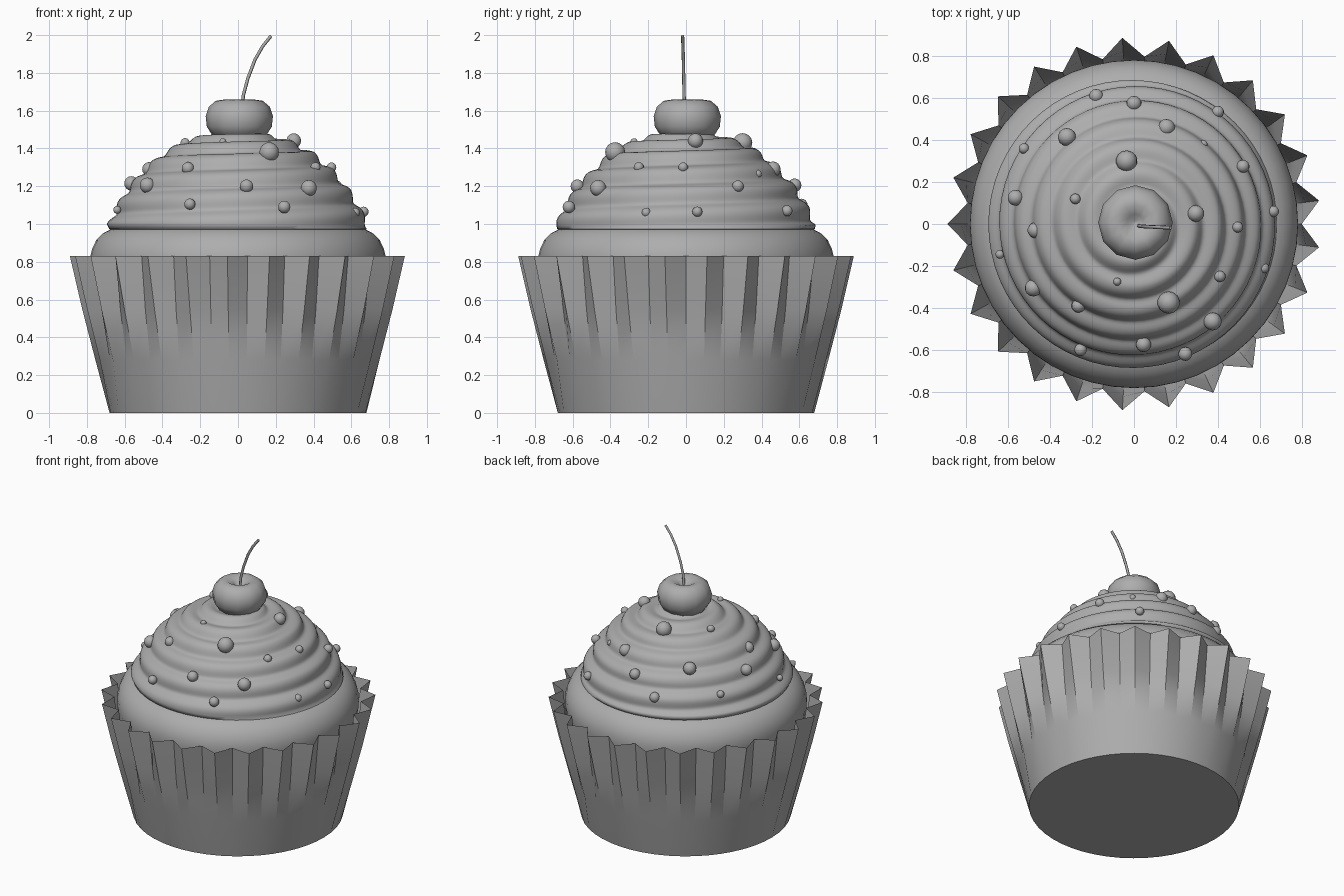
import bpy, bmesh
from math import sin, cos, pi, radians, hypot, sqrt

if "Cube" in bpy.data.objects:
    bpy.data.objects.remove(bpy.data.objects["Cube"])

grey = bpy.data.materials.new("dark_grey")
grey.diffuse_color = (.42, .42, .42, 1)
grey.use_nodes = True
grey.node_tree.nodes["Principled BSDF"].inputs["Base Color"].default_value = grey.diffuse_color


def finish(name, bm, angle):
    bmesh.ops.recalc_face_normals(bm, faces=bm.faces[:])
    me = bpy.data.meshes.new(name)
    bm.to_mesh(me)
    bm.free()
    me.materials.append(grey)
    ob = bpy.data.objects.new(name, me)
    bpy.context.collection.objects.link(ob)
    bpy.ops.object.select_all(action='DESELECT')
    ob.select_set(True)
    bpy.context.view_layer.objects.active = ob
    bpy.ops.object.shade_smooth_by_angle(angle=radians(angle))
    return ob


def loft(name, rings, angle=40, cap_start=False, cap_end=False):
    """Skin a list of closed rings of points."""
    bm = bmesh.new()
    vs = [[bm.verts.new(p) for p in ring] for ring in rings]
    n = len(vs[0])
    for a, b in zip(vs, vs[1:]):
        for i in range(n):
            j = (i + 1) % n
            bm.faces.new((a[i], a[j], b[j], b[i]))
    if cap_start:
        bm.faces.new(vs[0])
    if cap_end:
        bm.faces.new(vs[-1])
    return finish(name, bm, angle)


def circle(r, z, n, cx=0.0, cy=0.0):
    return [(cx + r * cos(2 * pi * i / n), cy + r * sin(2 * pi * i / n), z) for i in range(n)]


# Pleated paper wrapper: round at the base, 25 pointed pleats at the rim
PLEATS = 25
rings = []
for z, tip, valley in [(0, .68, .68), (.28, .755, .73), (.55, .825, .77), (.83, .89, .80)]:
    rings.append([((valley if i % 2 else tip) * cos(pi + pi * i / PLEATS),
                   (valley if i % 2 else tip) * sin(pi + pi * i / PLEATS), z)
                  for i in range(2 * PLEATS)])
loft("wrapper", rings, 28, cap_start=True)

# Cake with a rounded top edge
cake = [(.66, .05), (.72, .40), (.765, .66), (.783, .78), (.782, .83), (.772, .87),
        (.75, .915), (.715, .95), (.66, .98), (.50, 1.0)]
loft("cake", [circle(r, z, 48) for r, z in cake], 40, True, True)

# Swirled frosting: dome profile with a spiral ripple
dome = [(.685, .995), (.64, 1.09), (.585, 1.18), (.50, 1.28), (.40, 1.37), (.29, 1.43),
        (.17, 1.468), (.01, 1.475)]
lengths = [hypot(b[0] - a[0], b[1] - a[1]) for a, b in zip(dome, dome[1:])]


def dome_at(t):
    s = min(max(t, 0), 1) * sum(lengths)
    for k, d in enumerate(lengths):
        if s <= d or k == len(lengths) - 1:
            f = s / d
            return [dome[k][c] * (1 - f) + dome[k + 1][c] * f for c in (0, 1)]
        s -= d


SEG, STEPS, TURNS = 64, 80, 6.5
rings = [circle(.60, .965, SEG), circle(.66, .968, SEG), circle(.682, .973, SEG)]
for k in range(STEPS + 1):
    t = k / STEPS
    r, z = dome_at(t)
    a, b = dome_at(t - .05), dome_at(t + .05)
    tr, tz = b[0] - a[0], b[1] - a[1]
    m = hypot(tr, tz)
    nr, nz = tz / m, -tr / m
    fade = min(1, (1 - t) * 5)
    ring = []
    for i in range(SEG):
        th = 2 * pi * i / SEG
        c = cos(pi * (TURNS * t - (th - pi) / (2 * pi)))
        d = .034 * fade * (sqrt(c * c + .1) - .72)
        ring.append(((r + nr * d) * cos(th), (r + nr * d) * sin(th), z + nz * d))
    rings.append(ring)
loft("frosting", rings, 75, True, True)

# Cherry with a dimpled top
cherry = [(.01, 1.61), (.04, 1.635), (.085, 1.658), (.125, 1.652), (.162, 1.62), (.178, 1.57),
          (.172, 1.515), (.14, 1.465), (.01, 1.44)]
loft("cherry", [circle(r, z, 12, .007, .007) for r, z in cherry], 70, True, True)

# Curved stem
cu = bpy.data.curves.new("cherry_stem", 'CURVE')
cu.dimensions = '3D'
cu.bevel_depth = .009
cu.bevel_resolution = 1
cu.use_fill_caps = True
cu.materials.append(grey)
path = [(.022, -.008, 1.59), (.028, -.01, 1.68), (.052, -.012, 1.77), (.09, -.014, 1.87),
        (.13, -.016, 1.94), (.175, -.018, 1.996)]
sp = cu.splines.new('POLY')
sp.points.add(len(path) - 1)
for p, co in zip(sp.points, path):
    p.co = (*co, 1)
bpy.context.collection.objects.link(bpy.data.objects.new("cherry_stem", cu))

# Round sprinkles: x, y, z, radius
sprinkles = [
    (-.18, .61, 1.10, .034), (0, .575, 1.205, .036), (.40, .535, 1.07, .029),
    (-.32, .415, 1.27, .043), (.155, .46, 1.29, .041), (-.525, .36, 1.12, .025),
    (.33, .38, 1.265, .021), (.52, .275, 1.20, .031), (-.035, .30, 1.43, .051),
    (-.565, .125, 1.215, .038), (-.28, .12, 1.43, .025), (-.47, -.03, 1.29, .038),
    (.295, .05, 1.44, .04), (.665, .06, 1.065, .027), (.495, -.015, 1.30, .026),
    (-.64, -.145, 1.075, .021), (.62, -.21, 1.06, .025), (.41, -.25, 1.30, .027),
    (-.48, -.305, 1.205, .041), (-.265, -.39, 1.295, .033), (-.08, -.275, 1.435, .019),
    (.165, -.375, 1.38, .053), (.375, -.465, 1.19, .043), (.045, -.575, 1.20, .036),
    (.245, -.62, 1.09, .033), (-.255, -.60, 1.105, .03)]
bm = bmesh.new()
for x, y, z, r in sprinkles:
    new = bmesh.ops.create_uvsphere(bm, u_segments=14, v_segments=8, radius=r)["verts"]
    bmesh.ops.translate(bm, verts=new, vec=(x, y, z))
finish("sprinkles", bm, 60)
